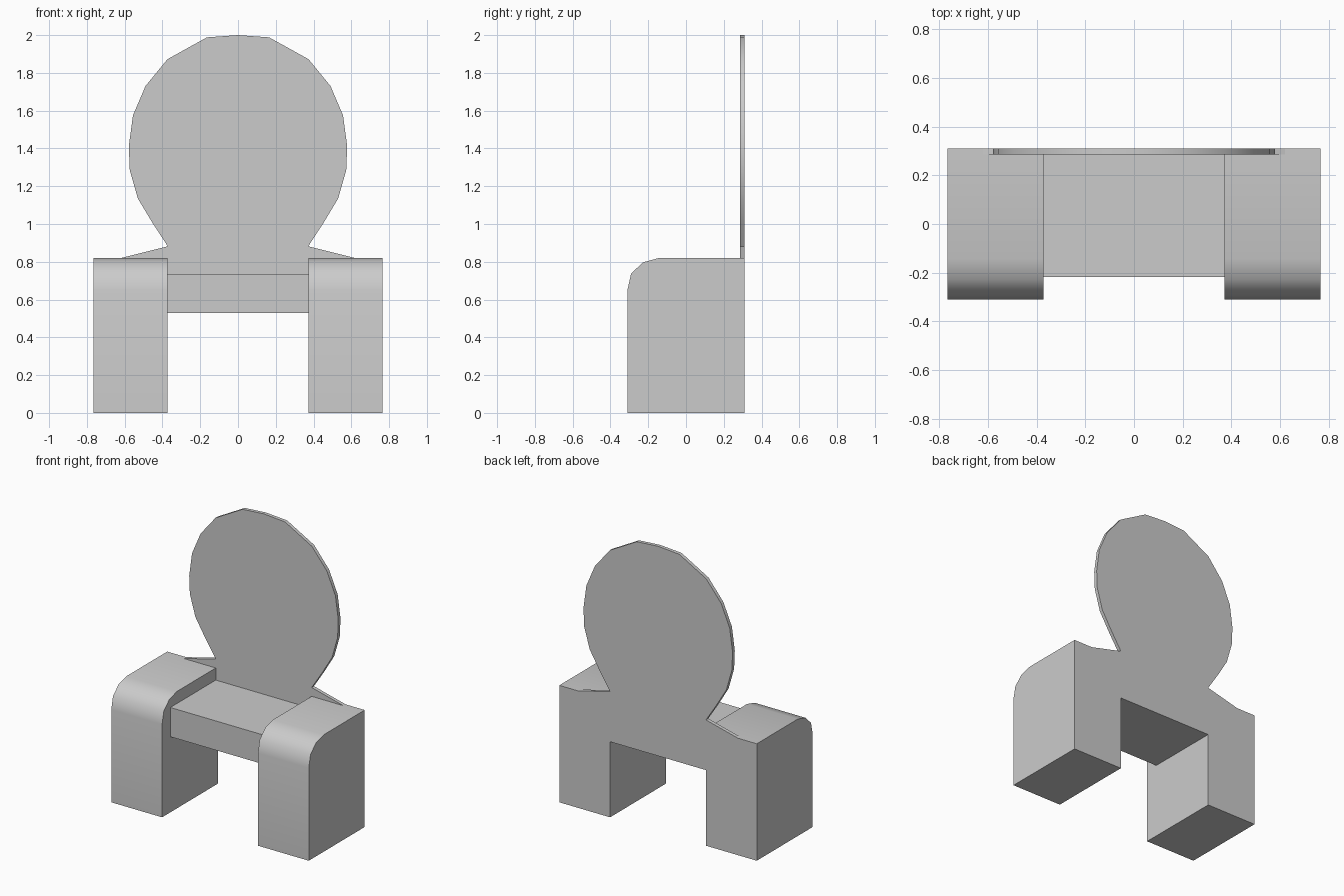
import bpy, bmesh, math
from mathutils import Vector

if "Cube" in bpy.data.objects:
    bpy.data.objects.remove(bpy.data.objects["Cube"])


def extrude_profile(name, points, depth):
    """Solid made from a closed outline swept along a depth vector."""
    bm = bmesh.new()
    face = bm.faces.new([bm.verts.new(p) for p in points])
    swept = bmesh.ops.extrude_face_region(bm, geom=[face], use_keep_orig=True)
    verts = [g for g in swept["geom"] if isinstance(g, bmesh.types.BMVert)]
    bmesh.ops.translate(bm, verts=verts, vec=Vector(depth))
    bmesh.ops.recalc_face_normals(bm, faces=bm.faces)
    mesh = bpy.data.meshes.new(name)
    bm.to_mesh(mesh)
    bm.free()
    obj = bpy.data.objects.new(name, mesh)
    bpy.context.collection.objects.link(obj)
    bpy.ops.object.select_all(action='DESELECT')
    obj.select_set(True)
    bpy.context.view_layer.objects.active = obj
    bpy.ops.object.shade_smooth_by_angle(angle=math.radians(40))
    return obj


INNER, OUTER, REAR = 0.372, 0.766, 0.31

# Arm blocks with a rounded upper front edge
arm = [(REAR, 0), (REAR, 0.82), (-0.143, 0.82), (-0.228, 0.797),
       (-0.291, 0.737), (-0.31, 0.65), (-0.31, 0)]
for name, x in (("left_arm", -OUTER), ("right_arm", INNER)):
    extrude_profile(name, [(x, y, z) for y, z in arm], (OUTER - INNER, 0, 0))

# Seat slab between the arms
seat = [(-0.218, 0.53), (REAR, 0.53), (REAR, 0.735), (-0.218, 0.735)]
extrude_profile("seat", [(-INNER, y, z) for y, z in seat], (2 * INNER, 0, 0))

# Thin round backrest, flaring out over the arms at its foot
half = [(INNER, 0.735), (INNER, 0.82), (0.62, 0.82), (INNER, 0.882),
        (0.452, 1.005), (0.53, 1.135), (0.573, 1.285), (0.578, 1.413),
        (0.556, 1.575), (0.49, 1.73), (0.374, 1.872), (0.165, 1.988)]
outline = half + [(0, 2.0)] + [(-x, z) for x, z in reversed(half)]
extrude_profile("backrest", [(x, 0.285, z) for x, z in outline],
                (0, REAR - 0.285, 0))
